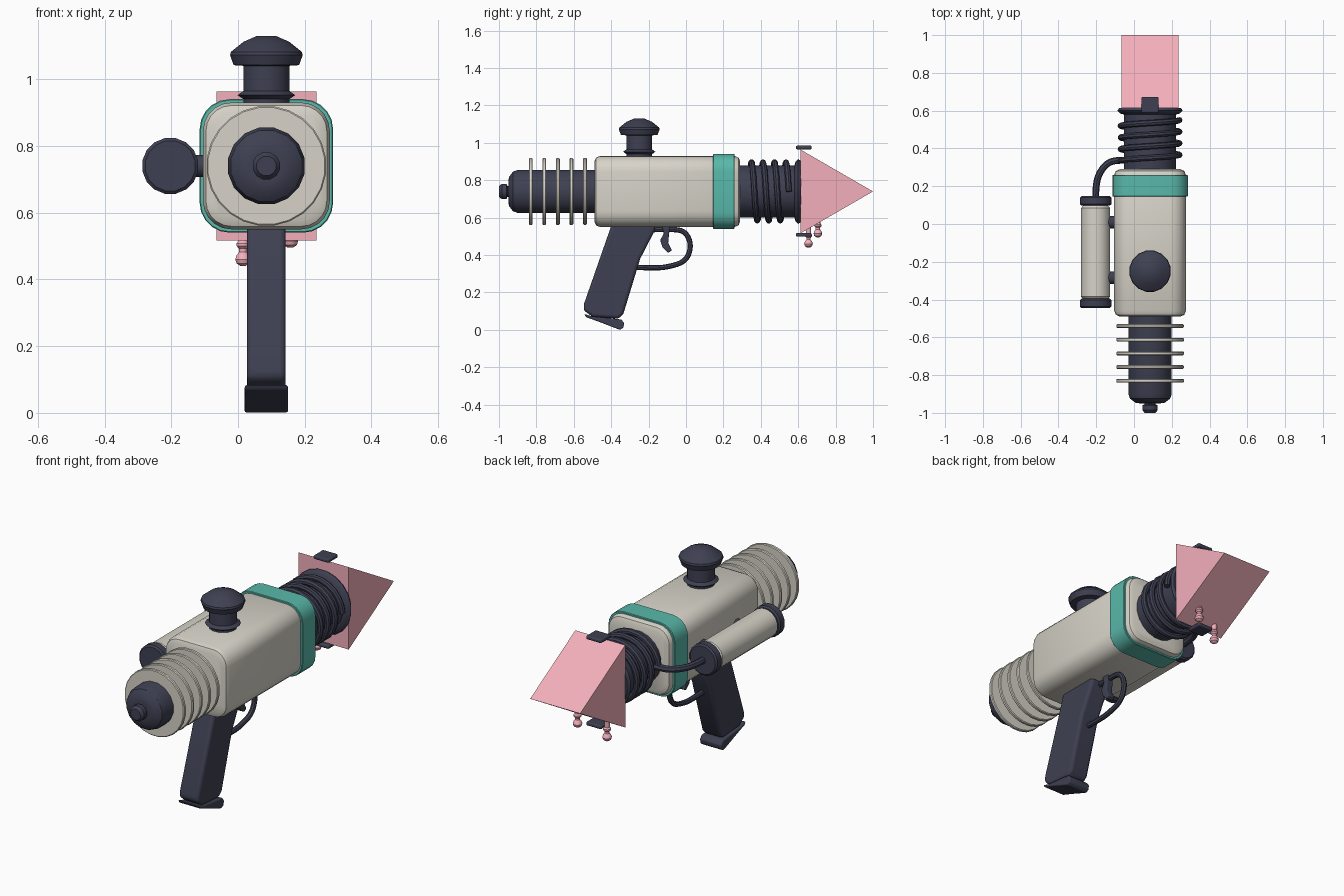
import bpy, bmesh
from math import sin, cos, pi, radians
from mathutils import Vector

if "Cube" in bpy.data.objects:
    bpy.data.objects.remove(bpy.data.objects["Cube"])

CX, CZ = 0.085, 0.74   # centre line of the gun, running along y


def material(name, rgb):
    m = bpy.data.materials.new(name)
    m.diffuse_color = (*rgb, 1)
    m.use_nodes = True
    m.node_tree.nodes["Principled BSDF"].inputs["Base Color"].default_value = m.diffuse_color
    return m


CREAM = material("cream", (0.68, 0.65, 0.58))
DARK = material("dark", (0.048, 0.051, 0.084))
TEAL = material("teal", (0.10, 0.48, 0.40))
PINK = material("pink", (0.90, 0.43, 0.50))


def finish(ob, mat, smooth=True):
    ob.data.materials.clear()
    ob.data.materials.append(mat)
    bpy.ops.object.select_all(action='DESELECT')
    ob.select_set(True)
    bpy.context.view_layer.objects.active = ob
    if ob.type == 'CURVE':
        bpy.ops.object.convert(target='MESH')
        ob = bpy.context.object
    if smooth:
        bpy.ops.object.shade_smooth_by_angle(angle=radians(32))
    return ob


def loft(name, rings, mat, smooth=True):
    """Skin a list of equal-length closed rings and cap both ends."""
    bm = bmesh.new()
    rows = [[bm.verts.new(p) for p in ring] for ring in rings]
    n = len(rows[0])
    for a, b in zip(rows, rows[1:]):
        for i in range(n):
            j = (i + 1) % n
            bm.faces.new((a[i], a[j], b[j], b[i]))
    bm.faces.new(rows[0])
    bm.faces.new(rows[-1])
    bmesh.ops.recalc_face_normals(bm, faces=bm.faces[:])
    me = bpy.data.meshes.new(name)
    bm.to_mesh(me)
    bm.free()
    ob = bpy.data.objects.new(name, me)
    bpy.context.collection.objects.link(ob)
    return finish(ob, mat, smooth)


def lathe(name, profile, centre, axis, mat, n=16):
    """Profile of (radius, position along axis); centre is the other two coordinates."""
    rings = []
    for r, t in profile:
        ring = []
        for i in range(n):
            a = 2 * pi * (i + 0.5) / n
            u, v = centre[0] + r * cos(a), centre[1] + r * sin(a)
            ring.append({'x': (t, u, v), 'y': (u, t, v), 'z': (u, v, t)}[axis])
        rings.append(ring)
    return loft(name, rings, mat)


def rounded_box(name, half, radius, stations, mat, seg=5):
    """Rounded square tube along y; stations are (y, inset)."""
    rings = []
    for y, inset in stations:
        ring = []
        for k, (sx, sz) in enumerate(((1, 1), (-1, 1), (-1, -1), (1, -1))):
            for s in range(seg + 1):
                a = pi / 2 * (k + s / seg)
                c, r = half - radius, radius - inset
                ring.append((CX + sx * c + r * cos(a), y, CZ + sz * c + r * sin(a)))
        rings.append(ring)
    return loft(name, rings, mat)


def prism(name, yz, x0, x1, mat, bevel=0.0, smooth=True):
    """Side outline extruded across x."""
    ob = loft(name, [[(x, y, z) for y, z in yz] for x in (x0, x1)], mat, smooth)
    if bevel:
        b = ob.modifiers.new("bevel", 'BEVEL')
        b.width, b.segments = bevel, 3
        b.limit_method, b.angle_limit = 'ANGLE', radians(40)
    return ob


def tube(name, pts, radius, mat, smooth_path=True):
    cu = bpy.data.curves.new(name, 'CURVE')
    cu.dimensions = '3D'
    cu.bevel_depth, cu.bevel_resolution = radius, 2
    cu.use_fill_caps = True
    cu.resolution_u = 6
    sp = cu.splines.new('NURBS' if smooth_path else 'POLY')
    sp.points.add(len(pts) - 1)
    for p, q in zip(sp.points, pts):
        p.co = (*q, 1)
    if smooth_path:
        sp.order_u, sp.use_endpoint_u = 3, True
    ob = bpy.data.objects.new(name, cu)
    bpy.context.collection.objects.link(ob)
    return finish(ob, mat)


# main housing and coloured band
rounded_box("body", 0.19, 0.085, [(-0.49, 0.03), (-0.481, 0.009), (-0.46, 0), (0.26, 0),
                                  (0.281, 0.009), (0.29, 0.03)], CREAM)
rounded_box("body_band", 0.20, 0.09, [(0.145, 0.003), (0.148, 0), (0.257, 0), (0.26, 0.003)], TEAL)

# rear rod, tip and cooling fins
lathe("rear_rod", [(0.117, -0.47), (0.117, -0.90), (0.108, -0.925), (0.078, -0.947), (0.05, -0.95)],
      (CX, CZ), 'y', DARK)
lathe("rear_tip", [(0.03, -0.94), (0.03, -0.955), (0.042, -0.96), (0.042, -0.985), (0.03, -1.0)],
      (CX, CZ), 'y', DARK, 12)
for i in range(5):
    y = -0.83 + 0.0725 * i
    lathe(f"cooling_fin_{i + 1}", [(0.176, y - 0.01), (0.18, y - 0.006), (0.18, y + 0.006),
                                   (0.176, y + 0.01)], (CX, CZ), 'y', CREAM, 24)

# top knob
lathe("top_knob", [(0.07, 0.91), (0.07, 0.94), (0.088, 0.952), (0.07, 0.965), (0.07, 1.04),
                   (0.10, 1.042), (0.111, 1.072), (0.108, 1.082), (0.07, 1.112), (0.028, 1.13)],
      (CX, -0.25), 'z', DARK)

# barrel with end flange
lathe("barrel", [(0.14, 0.27), (0.14, 0.58), (0.16, 0.585), (0.175, 0.60), (0.165, 0.615)],
      (CX, CZ), 'y', DARK, 20)

# coil wound around the barrel
turns, steps = 3.5, 84
coil = []
for i in range(steps + 1):
    t = i / steps
    a = -pi / 2 + 2 * pi * turns * t
    coil.append((CX + 0.156 * sin(a), 0.335 + 0.215 * t, CZ + 0.156 * cos(a)))
tube("barrel_coil", coil, 0.016, DARK, False)

# triangular nose
R = 0.258
prism("nose_wedge", [(0.742 + R * cos(2 * pi * k / 3), CZ + R * sin(2 * pi * k / 3)) for k in range(3)],
      -0.065, 0.235, PINK, smooth=False)
for side, z in (("upper", 0.975), ("lower", 0.508)):
    prism(f"{side}_clip", [(0.588, z - 0.01), (0.672, z - 0.01), (0.672, z + 0.01), (0.588, z + 0.01)],
          CX - 0.046, CX + 0.046, DARK, 0.007)

# drips below the nose
for i, (x, y, z) in enumerate(((0.015, 0.655, 0.44), (0.157, 0.705, 0.495))):
    lathe(f"drip_{i + 1}", [(0.008, z), (0.02, z + 0.008), (0.024, z + 0.02), (0.02, z + 0.032),
                            (0.012, z + 0.042), (0.012, z + 0.052), (0.02, z + 0.06),
                            (0.02, z + 0.068), (0.014, z + 0.076), (0.014, z + 0.11)],
          (x, y), 'z', PINK, 12)

# side tank, end caps and mounts
TX = -0.203
lathe("side_tank", [(0.065, -0.40), (0.078, -0.385), (0.078, 0.085), (0.065, 0.10)], (TX, CZ), 'y', CREAM)
for name, a, b in (("rear", -0.445, -0.395), ("front", 0.097, 0.147)):
    lathe(f"tank_{name}_cap", [(0.076, a), (0.085, a + 0.008), (0.085, b - 0.008), (0.076, b)],
          (TX, CZ), 'y', DARK)
for name, y in (("rear", -0.285), ("front", 0.01)):
    lathe(f"tank_{name}_mount", [(0.034, -0.16), (0.034, -0.09)], (y, CZ), 'x', DARK, 12)

# hose from tank to coil
tube("tank_hose", [(TX, 0.13, CZ), (TX, 0.20, CZ), (-0.185, 0.27, CZ), (-0.14, 0.325, CZ),
                   (-0.09, 0.338, CZ), (-0.04, 0.338, CZ)], 0.018, DARK)

# grip and foot
prism("grip", [(-0.395, 0.57), (-0.165, 0.57), (-0.165, 0.535), (-0.245, 0.38), (-0.335, 0.085),
               (-0.36, 0.06), (-0.50, 0.07), (-0.548, 0.105), (-0.545, 0.14)],
      0.027, 0.143, DARK, 0.016)
prism("grip_foot", [(-0.545, 0.085), (-0.50, 0.072), (-0.40, 0.062), (-0.345, 0.055), (-0.33, 0.035),
                    (-0.335, 0.012), (-0.352, 0.0), (-0.40, 0.018), (-0.47, 0.045), (-0.535, 0.068)],
      0.02, 0.15, DARK, 0.006)

# trigger and guard
tube("trigger_guard", [(CX, y, z) for y, z in (
    (-0.19, 0.535), (-0.07, 0.54), (0.0, 0.525), (0.03, 0.45), (0.0, 0.365), (-0.10, 0.335),
    (-0.18, 0.33), (-0.28, 0.335))], 0.014, DARK)
prism("trigger", [(-0.13, 0.56), (-0.085, 0.56), (-0.092, 0.50), (-0.095, 0.465), (-0.075, 0.425),
                  (-0.095, 0.412), (-0.125, 0.44), (-0.138, 0.48), (-0.118, 0.515)],
      CX - 0.02, CX + 0.02, DARK, 0.005)
